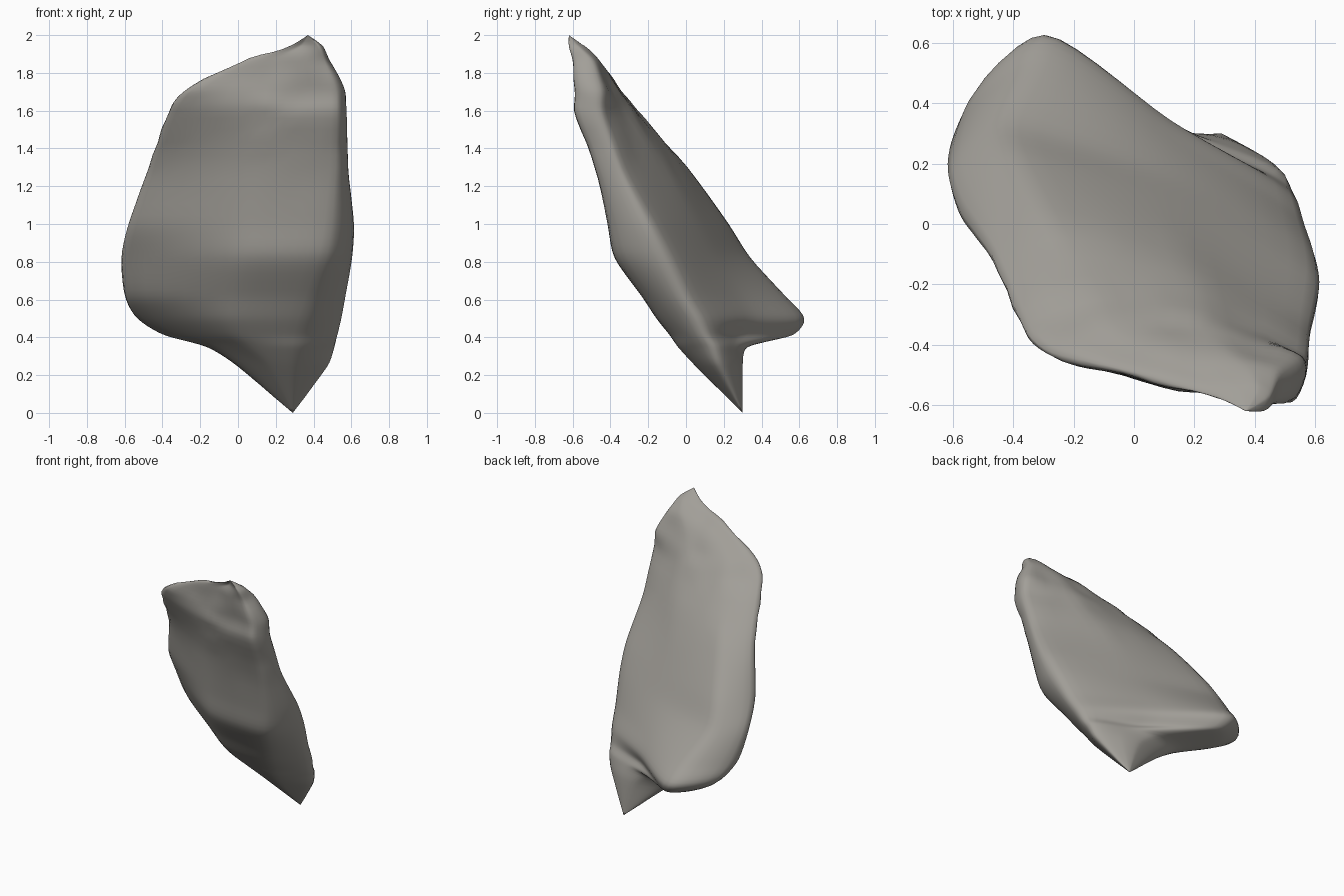
import bpy, bmesh
from mathutils import Vector, noise

if "Cube" in bpy.data.objects:
    bpy.data.objects.remove(bpy.data.objects["Cube"])

# Rock cross-sections: height, left corner (x, y), front face (x from, x to, y),
# then right, middle-back and back-left corners (x, y)
SECTIONS = [
    (.25, -.01, .22, .16, .30, .05, .48, .17, .34, .27, .20, .30),
    (.35, -.17, .24, .05, .32, -.04, .515, .14, .30, .26, .06, .325),
    (.41, -.39, .36, -.02, .33, -.08, .53, .11, .16, .29, -.24, .57),
    (.50, -.54, .36, -.05, .36, -.15, .55, .07, .12, .345, -.30, .635),
    (.62, -.605, .25, -.03, .40, -.23, .57, .0, .12, .28, -.34, .53),
    (.82, -.62, .15, .0, .47, -.37, .60, -.09, .12, .16, -.43, .345),
    (1.0, -.58, .02, .03, .50, -.41, .61, -.18, .12, .07, -.40, .23),
    (1.3, -.475, -.12, .08, .52, -.48, .58, -.34, .15, -.09, -.28, .01),
    (1.6, -.37, -.36, .15, .525, -.59, .565, -.44, .22, -.285, -.13, -.26),
    (1.71, -.28, -.44, .15, .52, -.585, .55, -.44, .22, -.355, -.08, -.345),
    (1.86, .0, -.50, .20, .46, -.60, .48, -.49, .35, -.455, .15, -.465),
    (1.94, .27, -.57, .33, .43, -.62, .45, -.57, .41, -.54, .34, -.54),
]
LOWER_TIP = Vector((.29, .30, 0))
UPPER_TIP = Vector((.37, -.62, 2))


def curve(points, steps, closed, pull):
    """Smooth curve through points; tangents limited so short spans do not overshoot."""
    n = len(points)

    def tangent(i):
        if not closed and i in (0, n - 1):
            return Vector()
        a, b, c = points[i - 1], points[i], points[(i + 1) % n]
        return (c - a).normalized() * min((b - a).length, (c - b).length) * pull

    result = []
    for i in range(n if closed else n - 1):
        p, q = points[i], points[(i + 1) % n]
        tp, tq = tangent(i), tangent((i + 1) % n)
        for s in range(steps):
            t = s / steps
            result.append(p * (2*t**3 - 3*t*t + 1) + tp * (t**3 - 2*t*t + t)
                          + q * (3*t*t - 2*t**3) + tq * (t**3 - t*t))
    if not closed:
        result.append(points[-1].copy())
    return result


# Six guide edges running from the lower tip to the upper tip
edges = [[LOWER_TIP] for _ in range(6)]
for z, lx, ly, f1, f2, fy, rx, ry, qx, qy, bx, by in SECTIONS:
    setback = 0.02 if z < 0.3 else 0.04
    ring = ((lx, ly), (f1, fy + setback), (f2, fy), (rx, ry), (qx, qy), (bx, by))
    for edge, (x, y) in zip(edges, ring):
        edge.append(Vector((x, y, z)))
guides = [curve(edge + [UPPER_TIP], 5, False, 0.85) for edge in edges]

# Skin the closed rings between the guides
bm = bmesh.new()
rings = []
for corners in zip(*guides):
    rings.append([bm.verts.new(p) for p in curve(list(corners), 7, True, 0.65)])
for low, high in zip(rings, rings[1:]):
    n = len(low)
    for i in range(n):
        j = (i + 1) % n
        bm.faces.new((low[i], low[j], high[j], high[i]))
bmesh.ops.remove_doubles(bm, verts=bm.verts, dist=0.0005)
bmesh.ops.recalc_face_normals(bm, faces=bm.faces)

# Soften the skin, then add gentle weathered bumps toward the top
for _ in range(2):
    body = [v for v in bm.verts if 0.1 < v.co.z < 1.95]
    bmesh.ops.smooth_vert(bm, verts=body, factor=0.5,
                          use_axis_x=True, use_axis_y=True, use_axis_z=True)
bm.normal_update()
for v in bm.verts:
    if 1.1 < v.co.z < 1.95:
        v.co += v.normal * noise.noise(v.co * 7) * 0.012 * min(1, (v.co.z - 1.1) * 2)

mesh = bpy.data.meshes.new("rock")
bm.to_mesh(mesh)
bm.free()
rock = bpy.data.objects.new("rock", mesh)
bpy.context.collection.objects.link(rock)

stone = bpy.data.materials.new("warm grey stone")
stone.diffuse_color = (0.36, 0.345, 0.315, 1)
stone.use_nodes = True
stone.node_tree.nodes["Principled BSDF"].inputs["Base Color"].default_value = stone.diffuse_color
mesh.materials.append(stone)

bpy.context.view_layer.objects.active = rock
rock.select_set(True)
bpy.ops.object.shade_smooth()
